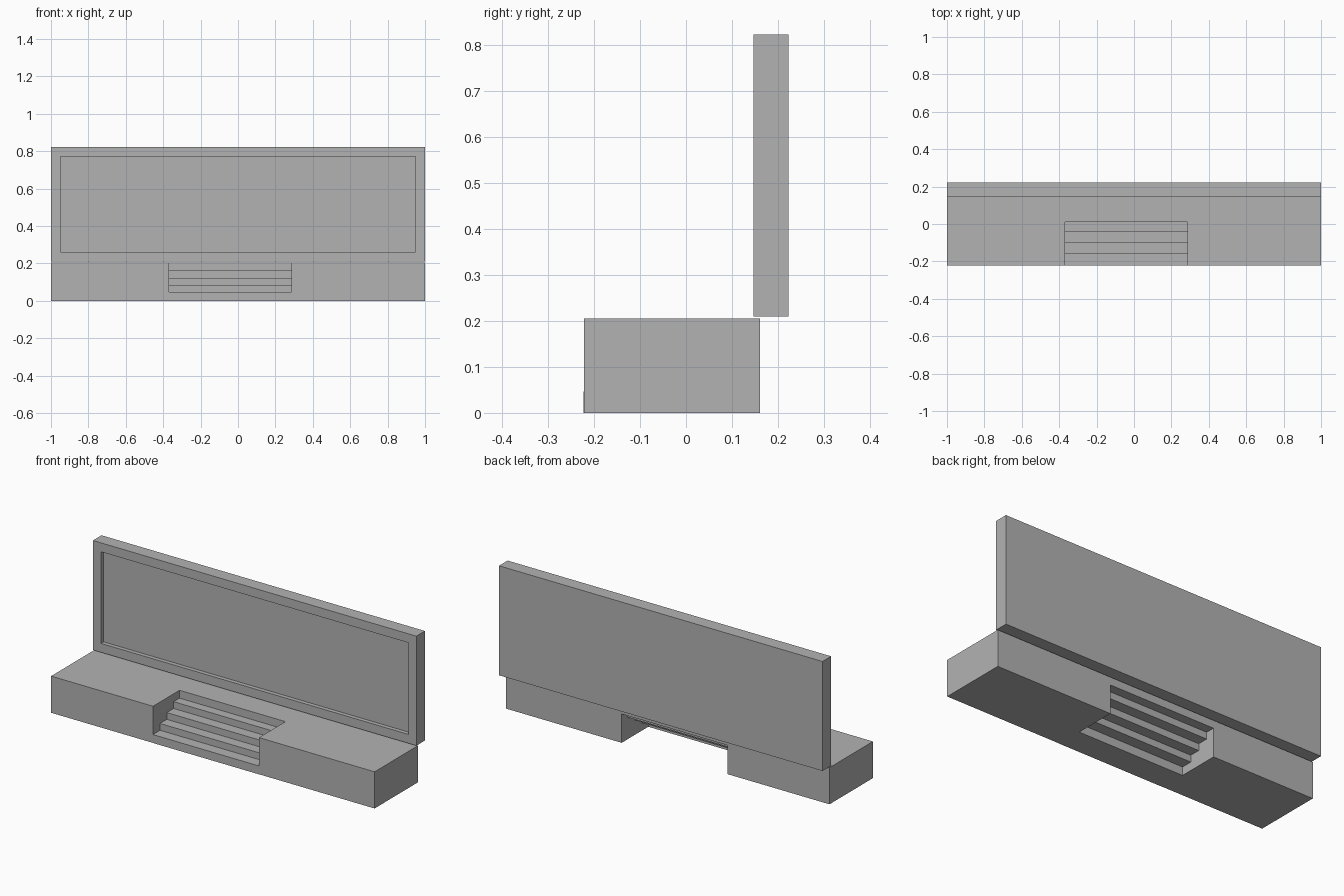
import bpy
import bmesh

cube = bpy.data.objects.get("Cube")
if cube:
    bpy.data.objects.remove(cube, do_unlink=True)

GREY = (0.45, 0.45, 0.45, 1.0)
mat = bpy.data.materials.new("plain grey")
mat.use_nodes = True
mat.diffuse_color = GREY
mat.node_tree.nodes["Principled BSDF"].inputs["Base Color"].default_value = GREY


def add_object(name, bm):
    bmesh.ops.recalc_face_normals(bm, faces=bm.faces[:])
    mesh = bpy.data.meshes.new(name)
    bm.to_mesh(mesh)
    bm.free()
    mesh.materials.append(mat)
    obj = bpy.data.objects.new(name, mesh)
    bpy.context.collection.objects.link(obj)
    return obj


def extrude_profile(bm, points, x0, x1):
    """Extrude a closed (y, z) outline along x."""
    face = bm.faces.new([bm.verts.new((x0, y, z)) for y, z in points])
    result = bmesh.ops.extrude_face_region(bm, geom=[face], use_keep_orig=True)
    verts = [v for v in result["geom"] if isinstance(v, bmesh.types.BMVert)]
    bmesh.ops.translate(bm, verts=verts, vec=(x1 - x0, 0, 0))


def box_outline(y0, y1, z0, z1):
    return [(y0, z0), (y1, z0), (y1, z1), (y0, z1)]


STAIR_X = (-0.37, 0.285)
BASE_TOP = 0.205
BASE_BACK = 0.161

# Platform blocks on either side of the stairs
for name, x0, x1 in (("right_platform", -1.0, STAIR_X[0]),
                     ("left_platform", STAIR_X[1], 1.0)):
    bm = bmesh.new()
    extrude_profile(bm, box_outline(-0.222, BASE_BACK, 0, BASE_TOP), x0, x1)
    add_object(name, bm)

# Staircase: overlapping slabs, stepped both above and below
fronts = [-0.223, -0.16, -0.10, -0.04, 0.012]
levels = [0.0, 0.047, 0.085, 0.123, 0.161, BASE_TOP]
depth = BASE_BACK - fronts[-1]
upper, lower = [], []
for i, y in enumerate(fronts):
    upper += [(y, levels[i]), (y, levels[i + 1])]
    lower += [(y + depth, levels[i]), (y + depth, levels[i + 1])]
bm = bmesh.new()
extrude_profile(bm, upper + lower[::-1], *STAIR_X)
add_object("staircase", bm)

# Back wall with a recessed front panel
bm = bmesh.new()
extrude_profile(bm, box_outline(0.147, 0.223, 0.21, 0.822), -1.0, 1.0)
bmesh.ops.recalc_face_normals(bm, faces=bm.faces[:])
front = min(bm.faces, key=lambda f: f.calc_center_median().y)
bmesh.ops.inset_region(bm, faces=[front], thickness=0.05, use_even_offset=True)
panel = bmesh.ops.extrude_face_region(bm, geom=[front])
bmesh.ops.delete(bm, geom=[front], context="FACES_ONLY") if front.is_valid else None
bmesh.ops.translate(bm, vec=(0, 0.023, 0),
                    verts=[v for v in panel["geom"] if isinstance(v, bmesh.types.BMVert)])
add_object("back_wall", bm)
